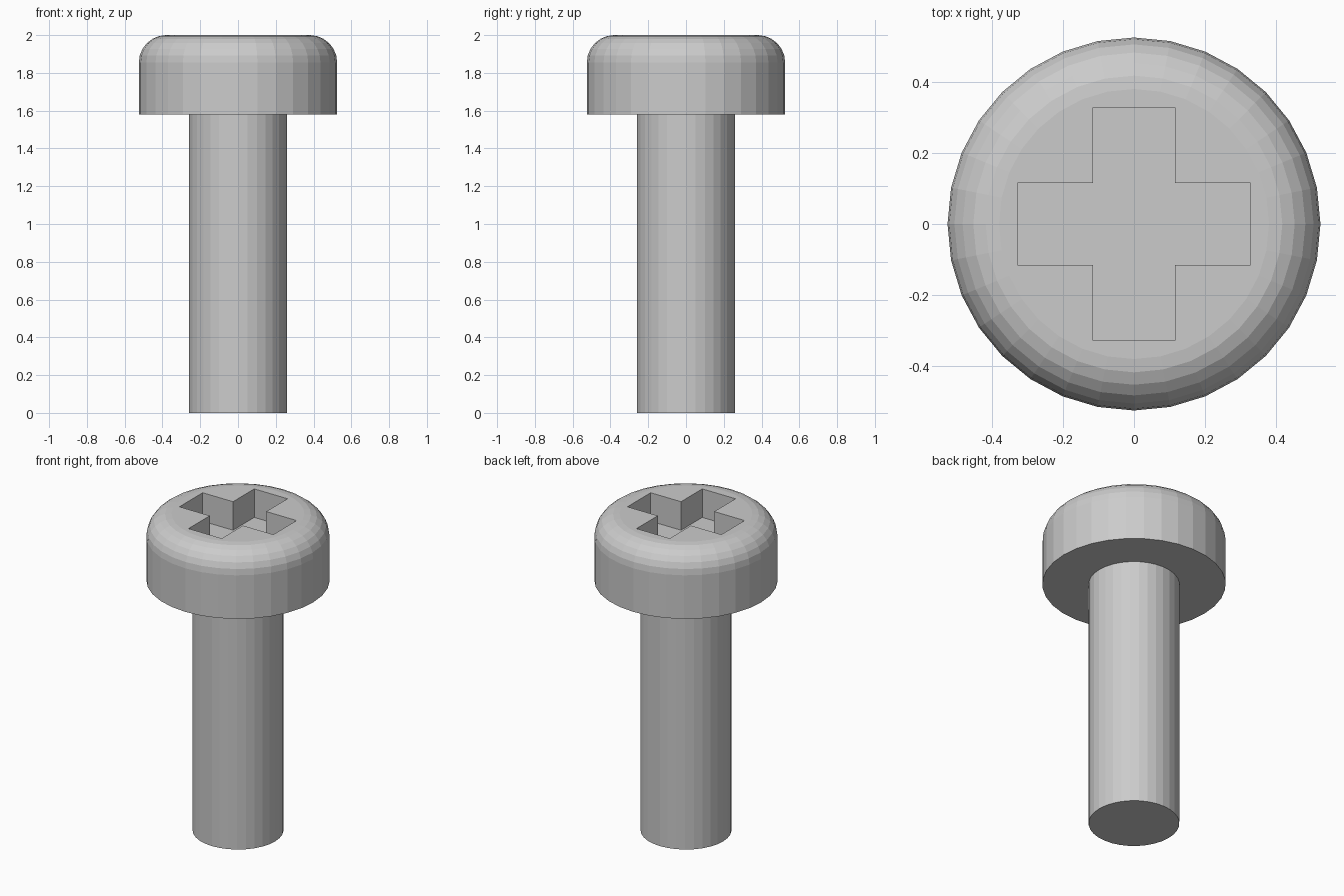
import bpy, bmesh, math

if "Cube" in bpy.data.objects:
    bpy.data.objects.remove(bpy.data.objects["Cube"])

SIDES = 32


def revolve(name, profile):
    """Closed solid from (radius, z) points, capped at both ends."""
    bm = bmesh.new()
    rings = []
    for r, z in profile:
        rings.append([bm.verts.new((r * math.cos(2 * math.pi * i / SIDES),
                                    r * math.sin(2 * math.pi * i / SIDES), z))
                      for i in range(SIDES)])
    for a, b in zip(rings, rings[1:]):
        for i in range(SIDES):
            j = (i + 1) % SIDES
            bm.faces.new((a[i], a[j], b[j], b[i]))
    bm.faces.new(rings[0][::-1])
    bm.faces.new(rings[-1])
    return finish(name, bm)


def finish(name, bm):
    bmesh.ops.recalc_face_normals(bm, faces=bm.faces)
    mesh = bpy.data.meshes.new(name)
    bm.to_mesh(mesh)
    bm.free()
    obj = bpy.data.objects.new(name, mesh)
    bpy.context.collection.objects.link(obj)
    return obj


# Shaft
revolve("shaft", [(0.26, 0), (0.26, 1.58)])

# Head with rounded top rim
R, BEVEL, STEPS = 0.525, 0.145, 6
arc = [(R - BEVEL + BEVEL * math.cos(t), 2 - BEVEL + BEVEL * math.sin(t))
       for t in (math.pi / 2 * k / STEPS for k in range(STEPS + 1))]
head = revolve("head", [(R, 1.58)] + arc)

# Cross-shaped cutter for the drive recess
L, W, FLOOR = 0.328, 0.116, 1.82
bm = bmesh.new()
outline = []
for k in range(4):
    c, s = round(math.cos(k * math.pi / 2)), round(math.sin(k * math.pi / 2))
    for x, y in ((L, -W), (L, W), (W, W)):
        outline.append(bm.verts.new((c * x - s * y, s * x + c * y, FLOOR)))
base = bm.faces.new(outline)
top = bmesh.ops.extrude_face_region(bm, geom=[base])["geom"]
bmesh.ops.translate(bm, vec=(0, 0, 0.4),
                    verts=[v for v in top if isinstance(v, bmesh.types.BMVert)])
cutter = finish("recess_cutter", bm)
cutter.hide_render = True

# Cut the recess into the head
mod = head.modifiers.new("recess", 'BOOLEAN')
mod.operation = 'DIFFERENCE'
mod.solver = 'EXACT'
mod.object = cutter
bpy.context.view_layer.objects.active = head
bpy.ops.object.modifier_apply(modifier=mod.name)
bpy.data.objects.remove(cutter)
